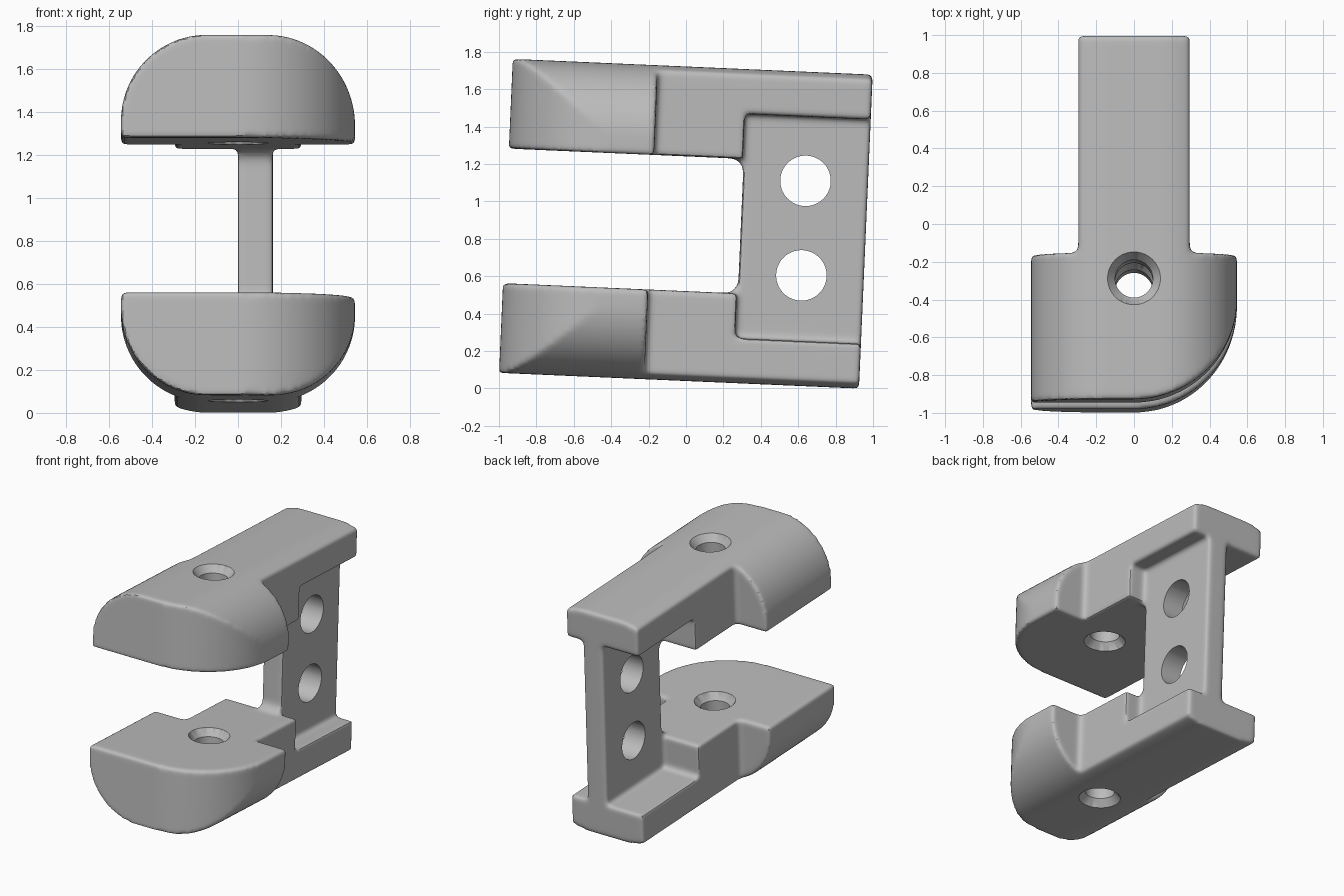
import bpy, bmesh
from math import sin, cos, pi, radians
from mathutils import Matrix

if "Cube" in bpy.data.objects:
    bpy.data.objects.remove(bpy.data.objects["Cube"])

MID = 0.88          # height of the plane the two jaws mirror about
FRONT, BACK = -1.002, 0.924
HEAD_X, ARM_X, HEAD_BACK, STEP_Y = 0.545, 0.295, -0.225, 0.25

grey = bpy.data.materials.new("plain grey")
grey.use_nodes = True
grey.diffuse_color = (0.5, 0.5, 0.5, 1)
grey.node_tree.nodes["Principled BSDF"].inputs["Base Color"].default_value = (0.5, 0.5, 0.5, 1)


def finish(name, bm):
    bmesh.ops.recalc_face_normals(bm, faces=bm.faces[:])
    mesh = bpy.data.meshes.new(name)
    bm.to_mesh(mesh)
    bm.free()
    mesh.materials.append(grey)
    obj = bpy.data.objects.new(name, mesh)
    bpy.context.collection.objects.link(obj)
    return obj


def arc(cx, cy, r, start, end, n=32):
    angles = [radians(start + (end - start) * i / n) for i in range(n + 1)]
    return [(cx + r * cos(a), cy + r * sin(a)) for a in angles]


def prism(name, outline, axis, low, high):
    """Extrude a flat outline along one axis."""
    place = {"x": lambda a, b: (low, a, b),
             "y": lambda a, b: (a, low, b),
             "z": lambda a, b: (a, b, low)}[axis]
    bm = bmesh.new()
    face = bm.faces.new([bm.verts.new(place(a, b)) for a, b in outline])
    made = bmesh.ops.extrude_face_region(bm, geom=[face])["geom"]
    shift = [(high - low) * (axis == k) for k in "xyz"]
    bmesh.ops.translate(bm, vec=shift, verts=[v for v in made if isinstance(v, bmesh.types.BMVert)])
    return finish(name, bm)


def add_lathe(bm, rings, matrix, n=64):
    """Add a closed turned solid made of (radius, height) rings."""
    loops = [[bm.verts.new(matrix @ Matrix.Rotation(2 * pi * i / n, 4, "Z") @ Matrix.Translation((r, 0, z))
                           .to_translation()) for i in range(n)] for r, z in rings]
    for a, b in zip(loops, loops[1:]):
        for i in range(n):
            j = (i + 1) % n
            bm.faces.new((a[i], a[j], b[j], b[i]))
    bm.faces.new(loops[0][::-1])
    bm.faces.new(loops[-1])


def modify(obj, kind, **settings):
    mod = obj.modifiers.new(kind.title(), kind)
    for key, value in settings.items():
        setattr(mod, key, value)
    bpy.context.view_layer.objects.active = obj
    bpy.ops.object.modifier_apply(modifier=mod.name)


def combine(obj, other, operation):
    modify(obj, "BOOLEAN", object=other, operation=operation, solver="EXACT")
    bpy.data.objects.remove(other)


def make_jaw(name, side):
    """Wide head with one swept corner, running back into a narrow arm."""
    def z(h):
        return MID + side * h

    plan = [(-HEAD_X, FRONT)] + arc(0, FRONT + HEAD_X, HEAD_X, -90, 0)
    plan += [(HEAD_X, HEAD_BACK), (ARM_X, HEAD_BACK), (ARM_X, BACK),
             (-ARM_X, BACK), (-ARM_X, HEAD_BACK), (-HEAD_X, HEAD_BACK)]
    jaw = prism(name, plan, "z", 0, 2)
    section = arc(0.145, 0.44, 0.4, 0, 90) + arc(-0.145, 0.44, 0.4, 90, 180)
    section = [(HEAD_X, 0.36)] + section + [(-HEAD_X, 0.36)]
    combine(jaw, prism("section", [(x, z(h)) for x, h in section], "y", -2, 2), "INTERSECT")
    step = [(STEP_Y, z(0)), (2, z(0)), (2, z(0.6)), (STEP_Y, z(0.6))]
    combine(jaw, prism("step", step, "x", -1, 1), "DIFFERENCE")
    return jaw


# Two mirrored jaws joined by the upright web
body = make_jaw("clamp_body", 1)
lower = make_jaw("lower_jaw", -1)
web_line = [(BACK, 0.12), (BACK, 1.64), (0.15, 1.64), (0.15, 1.24)]
web_line += arc(0.185, 1.17, 0.07, 90, 0, 8) + arc(0.185, 0.59, 0.07, 0, -90, 8)
web_line += [(0.15, 0.52), (0.15, 0.12)]
combine(body, prism("web", web_line, "x", 0, 0.162), "UNION")
combine(body, lower, "UNION")

# Soft rounded edges and fillets all round
modify(body, "REMESH", mode="VOXEL", voxel_size=0.0145)
modify(body, "SMOOTH", factor=0.5, iterations=8)

# Countersunk screw holes through the jaws, plain holes through the web
holes = bmesh.new()
for side in (-1, 1):
    rings = [(0.14, -0.34), (0.14, -0.24), (0.1, -0.19), (0.1, 0.19), (0.14, 0.24), (0.14, 0.34)]
    add_lathe(holes, rings, Matrix.Translation((0, -0.363, MID + side * 0.6)))
    across = Matrix.Translation((0.08, 0.59, MID + 0.004 + side * 0.253)) @ Matrix.Rotation(pi / 2, 4, "Y")
    add_lathe(holes, [(0.135, -0.2), (0.135, 0.2)], across)
combine(body, finish("holes", holes), "DIFFERENCE")

# Smooth shading, then the slight forward lean
bpy.ops.object.select_all(action="DESELECT")
body.select_set(True)
bpy.context.view_layer.objects.active = body
bpy.ops.object.shade_smooth_by_angle(angle=radians(38))
body.rotation_euler.x = radians(-2.5)
